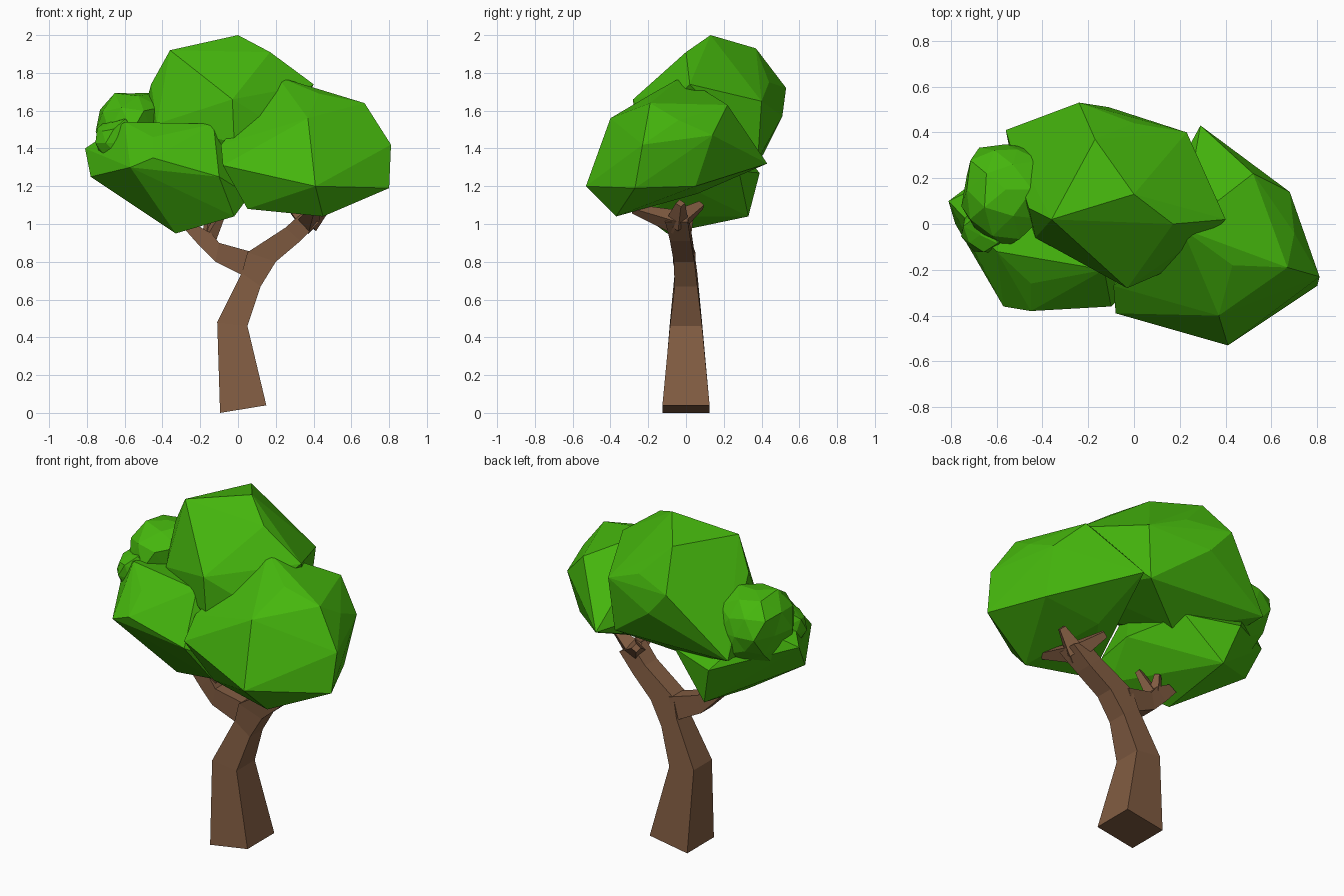
import bpy, bmesh, random
from mathutils import Vector

random.seed(4)


def material(name, rgb):
    m = bpy.data.materials.new(name)
    m.diffuse_color = (*rgb, 1)
    return m


BARK = material("bark", (0.22, 0.107, 0.054))
LEAF = material("leaf", (0.06, 0.47, 0.004))


def finish(name, bm, mat):
    bmesh.ops.recalc_face_normals(bm, faces=bm.faces[:])
    mesh = bpy.data.meshes.new(name)
    bm.to_mesh(mesh)
    bm.free()
    mesh.materials.append(mat)
    ob = bpy.data.objects.new(name, mesh)
    bpy.context.collection.objects.link(ob)


def limb(name, stations):
    """Four-sided limb; station = left x,z, right x,z, centre y, half depth."""
    bm = bmesh.new()
    rings = []
    for x1, z1, x2, z2, y, h in stations:
        corners = ((x1, y - h, z1), (x2, y - h, z2), (x2, y + h, z2), (x1, y + h, z1))
        rings.append([bm.verts.new(c) for c in corners])
    for a, b in zip(rings, rings[1:]):
        for i in range(4):
            j = (i + 1) % 4
            bm.faces.new((a[i], a[j], b[j], b[i]))
    bm.faces.new(rings[0])
    bm.faces.new(rings[-1])
    finish(name, bm, BARK)


def twig(name, start, tip, r1=0.065, r2=0.025):
    """Tapered four-sided twig."""
    start, tip = Vector(start), Vector(tip)
    d = tip - start
    bm = bmesh.new()
    bmesh.ops.create_cone(bm, cap_ends=True, segments=4, radius1=r1, radius2=r2, depth=d.length)
    rot = d.to_track_quat('Z', 'Y')
    for v in bm.verts:
        v.co = rot @ v.co + (start + tip) / 2
    finish(name, bm, BARK)


def clump(name, points):
    """Faceted foliage mass wrapped around a few extreme points."""
    bm = bmesh.new()
    for p in points:
        bm.verts.new(p)
    res = bmesh.ops.convex_hull(bm, input=bm.verts[:])
    loose = [g for g in res["geom_interior"] if isinstance(g, bmesh.types.BMVert)]
    bmesh.ops.delete(bm, geom=loose, context='VERTS')
    finish(name, bm, LEAF)


def tuft(name, centre, size):
    """Small lumpy ball of leaves."""
    bm = bmesh.new()
    bmesh.ops.create_icosphere(bm, subdivisions=2, radius=1)
    for v in bm.verts:
        k = random.uniform(0.8, 1.08)
        v.co = Vector([c + s * k * u for c, s, u in zip(centre, size, v.co)])
    finish(name, bm, LEAF)


# Trunk bending into the right branch, and the left branch
limb("trunk", [(-0.095, 0.0, 0.15, 0.04, 0, 0.125), (-0.11, 0.48, 0.05, 0.46, 0, 0.085),
               (0.02, 0.74, 0.12, 0.67, 0, 0.06), (0.05, 0.85, 0.2, 0.80, -0.01, 0.055),
               (0.25, 0.98, 0.33, 0.91, -0.03, 0.055), (0.34, 1.06, 0.43, 1.01, -0.05, 0.06)])
limb("left_branch", [(0.04, 0.72, 0.08, 0.85, 0, 0.05), (-0.12, 0.80, -0.10, 0.90, -0.02, 0.05),
                     (-0.20, 0.88, -0.14, 0.95, -0.02, 0.045), (-0.28, 0.97, -0.23, 1.0, -0.02, 0.04)])

# Twigs at the branch ends
for i, tip in enumerate([(0.40, -0.28, 1.08), (0.48, -0.03, 1.11), (0.27, 0.08, 1.10)]):
    twig(f"right_twig_{i}", (0.37, -0.05, 1.01), tip)
for i, tip in enumerate([(-0.08, -0.06, 1.06), (-0.15, 0.02, 1.03)]):
    twig(f"left_twig_{i}", (-0.16, -0.02, 0.91), tip, 0.045, 0.02)

# Foliage masses
clump("top_foliage", [
    (0, 0.13, 2.0), (-0.36, 0.02, 1.92), (-0.17, 0.37, 1.93), (0.17, 0.0, 1.91), (0.40, 0.02, 1.74),
    (0.0, 0.44, 1.75), (0.23, 0.40, 1.65), (-0.24, 0.53, 1.72), (-0.11, 0.51, 1.57),
    (-0.56, 0.41, 1.37), (-0.46, 0.07, 1.74), (-0.50, 0.12, 1.32), (-0.03, -0.28, 1.66),
    (-0.02, -0.27, 1.43), (-0.43, -0.06, 1.53), (0.20, -0.18, 1.52), (0.20, 0.38, 1.34),
    (-0.1, 0.2, 1.22)])
clump("right_foliage", [
    (0.21, -0.02, 1.78), (0.43, -0.18, 1.69), (0.67, -0.19, 1.64), (0.52, 0.22, 1.63),
    (0.68, 0.14, 1.47), (0.70, -0.04, 1.55), (0.81, -0.23, 1.42), (0.80, -0.27, 1.19),
    (0.41, -0.53, 1.20), (0.37, -0.40, 1.56), (-0.08, -0.39, 1.31), (-0.09, -0.27, 1.42),
    (0.05, -0.30, 1.08), (0.45, -0.37, 1.04), (0.29, 0.43, 1.32), (0.30, 0.06, 1.16),
    (0.66, 0.05, 1.20)])
clump("left_foliage", [
    (-0.81, 0.10, 1.40), (-0.78, 0.0, 1.25), (-0.57, -0.36, 1.30), (-0.45, -0.38, 1.35),
    (-0.45, -0.26, 1.46), (-0.60, -0.12, 1.54), (-0.13, -0.20, 1.53), (-0.10, -0.36, 1.25),
    (-0.02, -0.22, 1.04), (0.06, -0.20, 1.15), (0.05, 0.0, 1.2), (-0.33, -0.10, 0.95),
    (-0.35, 0.33, 1.04), (-0.42, 0.39, 1.27), (-0.12, 0.28, 1.28), (-0.60, 0.2, 1.5)])

# Small lumpy tufts behind the left mass
tuft("upper_tuft", (-0.56, 0.15, 1.49), (0.21, 0.24, 0.23))
tuft("lower_tuft", (-0.62, -0.01, 1.43), (0.14, 0.14, 0.14))
